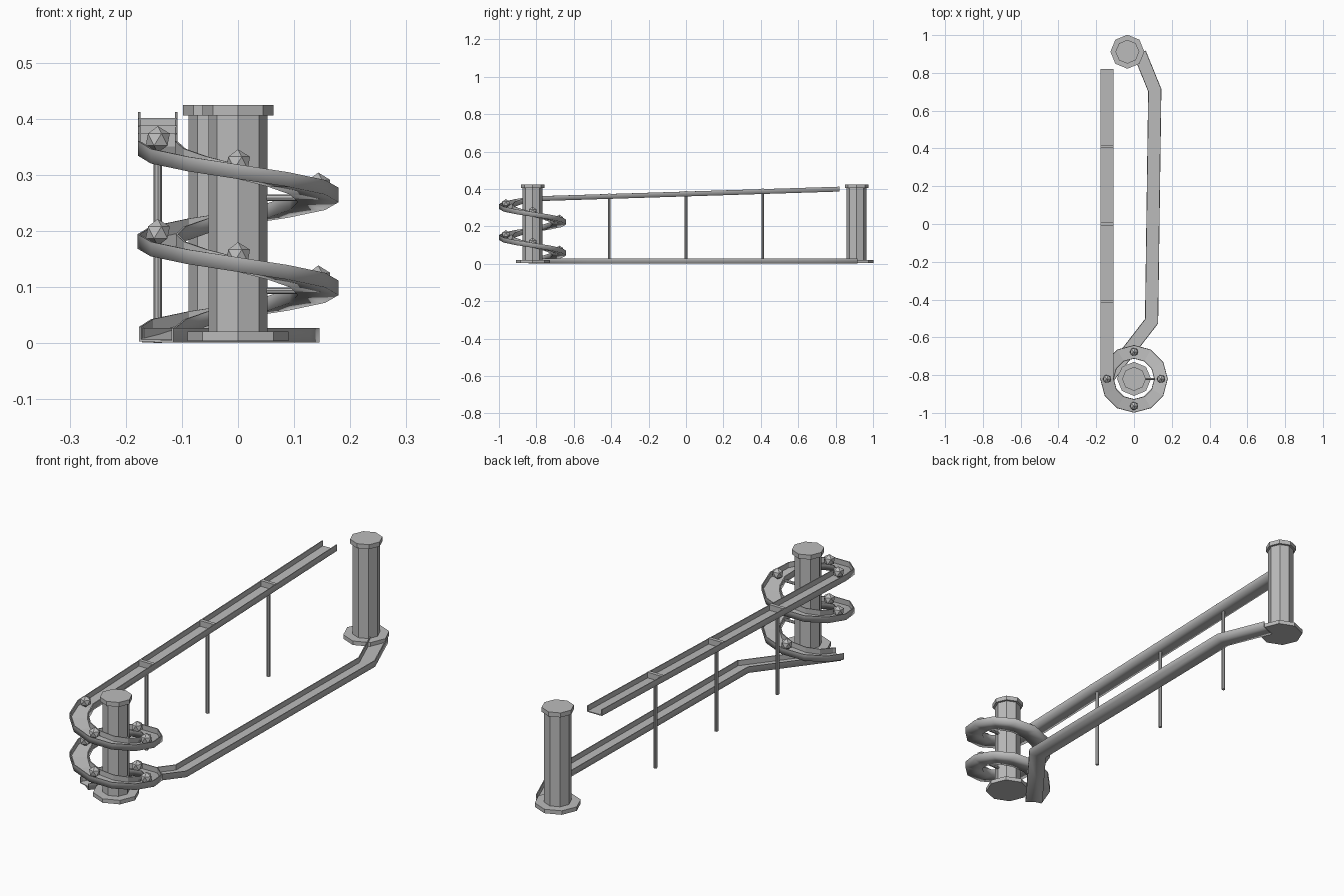
import bpy, bmesh, math
from mathutils import Vector

if "Cube" in bpy.data.objects:
    bpy.data.objects.remove(bpy.data.objects["Cube"])

grey = bpy.data.materials.new("plain_grey")
grey.diffuse_color = (0.5, 0.5, 0.5, 1)
grey.use_nodes = True
grey.node_tree.nodes["Principled BSDF"].inputs["Base Color"].default_value = grey.diffuse_color


def finish(bm, name):
    bmesh.ops.recalc_face_normals(bm, faces=bm.faces)
    me = bpy.data.meshes.new(name)
    bm.to_mesh(me)
    bm.free()
    ob = bpy.data.objects.new(name, me)
    me.materials.append(grey)
    bpy.context.collection.objects.link(ob)
    return ob


def chute(name, path, half=0.035, height=0.026, t=0.004):
    """Sweep an open-topped channel along a path, mitred in plan."""
    prof = [(-half, height), (-half, 0), (half, 0), (half, height),
            (half - t, height), (half - t, t), (-half + t, t), (-half + t, height)]
    pts = [Vector(p) for p in path]
    flat = [(b - a).to_2d().normalized() for a, b in zip(pts, pts[1:])]
    bm = bmesh.new()
    rings = []
    for i, p in enumerate(pts):
        a, b = flat[max(i - 1, 0)], flat[min(i, len(flat) - 1)]
        d = (a + b).normalized()
        k = 1 / max(d.dot(a), 0.4)
        rings.append([bm.verts.new((p.x + d.y * u * k, p.y - d.x * u * k, p.z + w))
                      for u, w in prof])
    n = len(prof)
    for r, s in zip(rings, rings[1:]):
        for j in range(n):
            f = bm.faces.new((r[j], r[(j + 1) % n], s[(j + 1) % n], s[j]))
            f.smooth = j < 3          # soft outer shell, crisp inside
    for r in (rings[0], rings[-1]):   # end caps in three convex pieces
        for q in ((0, 1, 6, 7), (1, 2, 5, 6), (2, 3, 4, 5)):
            bm.faces.new([r[j] for j in q])
    return finish(bm, name)


def prism(name, p0, p1, r, sides=8):
    """Straight prism between two points."""
    a, b = Vector(p0), Vector(p1)
    bm = bmesh.new()
    bmesh.ops.create_cone(bm, cap_ends=True, segments=sides, radius1=r, radius2=r,
                          depth=(b - a).length)
    if abs((b - a).normalized().z) < 0.99:
        bm.transform((b - a).to_track_quat('Z', 'Y').to_matrix().to_4x4())
    bmesh.ops.translate(bm, verts=bm.verts, vec=(a + b) / 2)
    return finish(bm, name)


CX, CY, R = 0.0, -0.82, 0.143
Z_TOP, Z_START, PITCH, TURNS, SEG = 0.386, 0.334, 0.1655, 2, 12


def spiral(turn):
    a = math.pi + turn * math.tau
    return Vector((CX + R * math.cos(a), CY + R * math.sin(a), Z_START - PITCH * turn))


# Towers: base flange, column and cap
for name, x, y in (("front", CX, CY), ("back", -0.035, 0.912)):
    for part, z0, z1, r in (("base", 0.004, 0.021, 0.09), ("column", 0.004, 0.41, 0.053),
                            ("cap", 0.406, 0.425, 0.063)):
        prism(f"{name}_tower_{part}", (x, y, z0), (x, y, z1), r)

# Upper ramp running into the spiral
ramp = [(-R, 0.82, Z_TOP)]
chute("upper_ramp_and_spiral",
      ramp + [spiral(i / SEG) for i in range(TURNS * SEG + 1)])

# Lower return track
chute("lower_track", [(-0.143, -0.82, 0.001), (0.093, -0.515, 0.001),
                      (0.11, 0.708, 0.001), (0.03, 0.905, 0.001)])

# Ramp supports: post and cross bar
for i, y in enumerate((-0.41, 0.0, 0.41)):
    z = Z_START + (Z_TOP - Z_START) * (y + 0.82) / 1.64
    prism(f"ramp_post_{i + 1}", (-R, y, 0.0), (-R, y, z + 0.01), 0.0075)
    bm = bmesh.new()
    bmesh.ops.create_cube(bm, size=1)
    bmesh.ops.scale(bm, verts=bm.verts, vec=(0.068, 0.015, 0.026))
    bmesh.ops.translate(bm, verts=bm.verts, vec=(-R, y, z + 0.015))
    finish(bm, f"ramp_cross_bar_{i + 1}")

# Spokes holding the spiral to the front tower
for i in range(TURNS):
    z = spiral(i + 0.5).z + 0.008
    prism(f"spiral_spoke_{i + 1}", (0.045, CY, z), (0.112, CY, z), 0.006)

# Balls resting in the spiral, one per quarter turn
for i in range(TURNS * 4):
    bm = bmesh.new()
    bmesh.ops.create_icosphere(bm, subdivisions=1, radius=0.024)
    bmesh.ops.translate(bm, verts=bm.verts, vec=spiral(i / 4) + Vector((0, 0, 0.029)))
    finish(bm, f"ball_{i + 1}")
